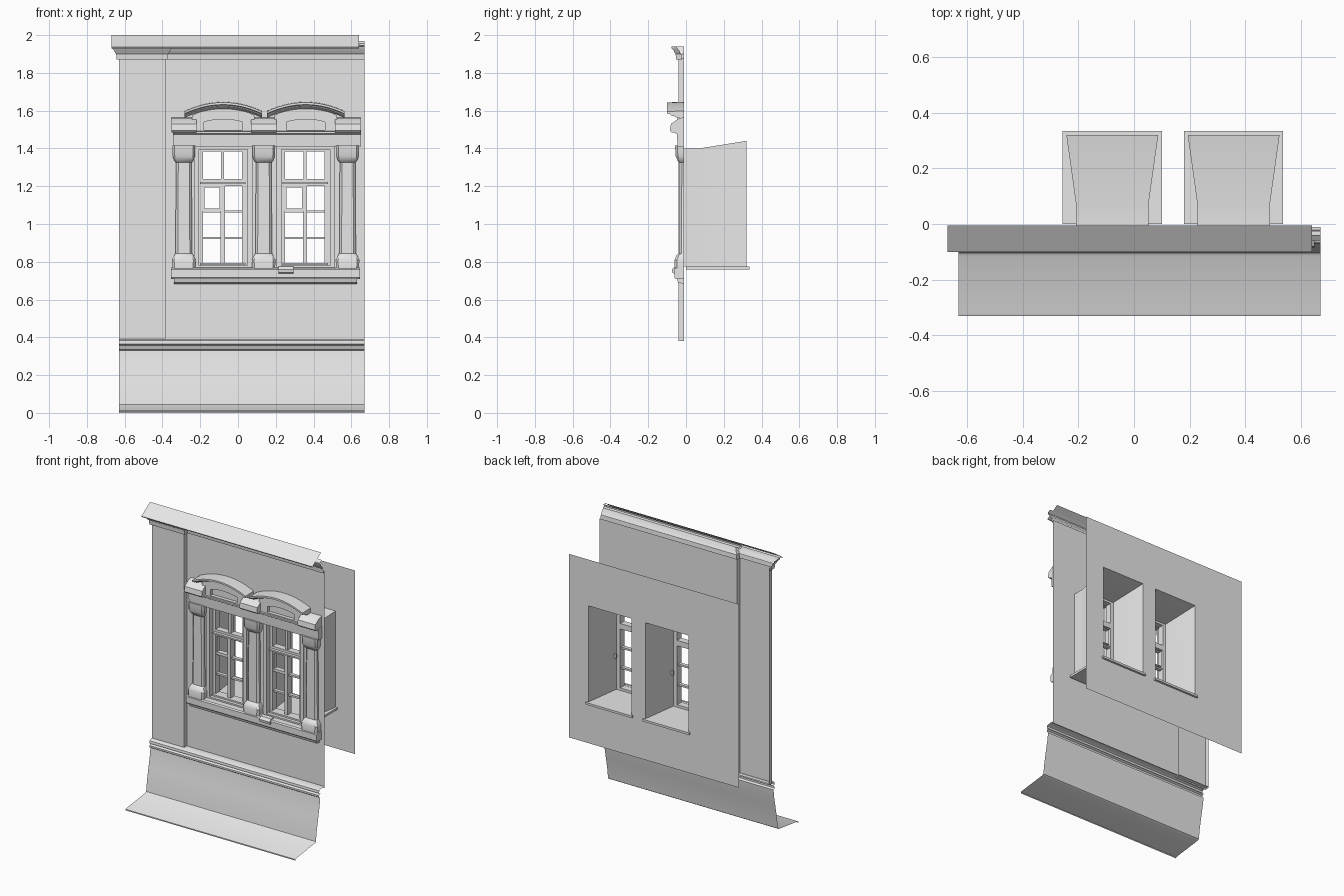
import bpy, bmesh

cube = bpy.data.objects.get("Cube")
if cube:
    bpy.data.objects.remove(cube, do_unlink=True)

plaster = bpy.data.materials.new("light_grey_plaster")
plaster.use_nodes = True
plaster.diffuse_color = (0.8, 0.8, 0.8, 1)
plaster.node_tree.nodes["Principled BSDF"].inputs["Base Color"].default_value = (0.8, 0.8, 0.8, 1)
parts = []


def finish(name, bm):
    bmesh.ops.recalc_face_normals(bm, faces=bm.faces[:])
    mesh = bpy.data.meshes.new(name)
    bm.to_mesh(mesh)
    bm.free()
    mesh.materials.append(plaster)
    obj = bpy.data.objects.new(name, mesh)
    bpy.context.collection.objects.link(obj)
    parts.append(obj)
    return obj


def loft(name, rings, closed=True, cap_start=False, cap_end=False):
    """Skin a list of rings that share a point count."""
    bm = bmesh.new()
    rows = [[bm.verts.new(p) for p in ring] for ring in rings]
    n = len(rows[0])
    for a, b in zip(rows, rows[1:]):
        for i in range(n if closed else n - 1):
            j = (i + 1) % n
            bm.faces.new((a[i], a[j], b[j], b[i]))
    if cap_start:
        bm.faces.new(rows[0])
    if cap_end:
        bm.faces.new(rows[-1])
    return finish(name, bm)


def extrude_x(name, profile, x0, x1, solid=True):
    rings = [[(x, y, z) for y, z in profile] for x in (x0, x1)]
    return loft(name, rings, solid, solid, solid)


def boxes(name, items):
    """One object made of boxes given as x0, x1, y0, y1, z0, z1."""
    bm = bmesh.new()
    for x0, x1, y0, y1, z0, z1 in items:
        for v in bmesh.ops.create_cube(bm, size=1)["verts"]:
            v.co = (x1 if v.co.x > 0 else x0, y1 if v.co.y > 0 else y0, z1 if v.co.z > 0 else z0)
    return finish(name, bm)


def rect(c, hw, y, z0, z1):
    return [(c - hw, y, z0), (c - hw, y, z1), (c + hw, y, z1), (c + hw, y, z0)]


def pierced_wall(name, y, x0, x1, z0, z1, hw, h0, h1):
    """Flat wall sheet with an opening for each window."""
    xs = [x0] + [c + s * hw for c in CENTRES for s in (-1, 1)] + [x1]
    zs = [z0, h0, h1, z1]
    bm = bmesh.new()
    grid = [[bm.verts.new((x, y, z)) for z in zs] for x in xs]
    for i in range(len(xs) - 1):
        for k in range(3):
            if not (k == 1 and i % 2):
                bm.faces.new((grid[i][k], grid[i + 1][k], grid[i + 1][k + 1], grid[i][k + 1]))
    return finish(name, bm)


CENTRES = (-0.078, 0.358)
LEFT, RIGHT, PIL = -0.63, 0.67, -0.385
WALL, FRONT, INNER = -0.01, -0.04, 0.32

# Outer and inner walls
pierced_wall("outer_wall", WALL, PIL, RIGHT, 0.38, 1.88, 0.13, 0.775, 1.4)
pierced_wall("inner_wall", INNER, LEFT, RIGHT, 0.49, 1.76, 0.165, 0.775, 1.44)

# Corner pilaster, open at the back
path = [(LEFT, WALL), (LEFT, FRONT), (PIL, FRONT), (PIL, WALL)]
loft("pilaster", [[(x, y, z) for x, y in path] for z in (0.38, 1.88)], closed=False)

# Eaves moulding that breaks forward around the pilaster
eaves = [(0, 1.87), (0.012, 1.87), (0.015, 1.9), (0.02, 1.905), (0.025, 1.918), (0.036, 1.93), (0.038, 1.94)]
loft("eaves_moulding", [[(LEFT - o, WALL, z), (LEFT - o, FRONT - o, z), (PIL + o, FRONT - o, z),
                         (PIL + o, WALL - o, z), (RIGHT, WALL - o, z)] for o, z in eaves], closed=False)
extrude_x("eaves_fascia", [(-0.048, 1.94), (-0.06, 1.945), (-0.06, 1.955), (-0.04, 1.97)], PIL, RIGHT, False)
extrude_x("roof_strip", [(-0.095, 1.93), (-0.1, 1.937), (-0.005, 2.0)], -0.67, 0.64, False)

# Plinth with string moulding, flared skirt and drip ledge
extrude_x("plinth", [(-0.01, 0.39), (-0.055, 0.39), (-0.068, 0.382), (-0.07, 0.365), (-0.056, 0.358),
                     (-0.07, 0.35), (-0.07, 0.338), (-0.058, 0.33), (-0.064, 0.28), (-0.08, 0.2),
                     (-0.095, 0.12), (-0.105, 0.045), (-0.115, 0.038), (-0.32, 0.012),
                     (-0.33, 0.008), (-0.33, 0)], LEFT, RIGHT, False)

# Columns: chamfered sections lofted from base to capital
levels = [(0.06, 0.06, 0.765), (0.063, 0.06, 0.81), (0.05, 0.05, 0.835), (0.044, 0.036, 0.845),
          (0.041, 0.034, 1.325), (0.05, 0.044, 1.335), (0.06, 0.055, 1.36), (0.06, 0.058, 1.415)]
for side, cx in (("right", -0.287), ("middle", 0.136), ("left", 0.58)):
    rings = []
    for hw, d, z in levels:
        ch = 0.012
        half = [(-hw, WALL), (-hw, -d + ch), (-hw + ch, -d)]
        outline = half + [(-x, y) for x, y in reversed(half)]
        rings.append([(cx + x, y, z) for x, y in outline])
    loft(side + "_column", rings, True, True, True)
    # Sloping block over each column
    extrude_x(side + "_column_block", [(WALL, 1.485), (-0.075, 1.485), (-0.085, 1.495), (-0.08, 1.53),
                                       (-0.035, 1.56), (WALL, 1.565)], cx - 0.066, cx + 0.068)

# Beam and window ledge
extrude_x("lintel_beam", [(WALL, 1.41), (-0.045, 1.41), (-0.048, 1.475), (-0.056, 1.48),
                          (-0.056, 1.49), (WALL, 1.495)], -0.345, 0.65)
extrude_x("ledge", [(WALL, 0.77), (-0.055, 0.768), (-0.062, 0.76), (-0.062, 0.718),
                    (-0.055, 0.71), (WALL, 0.71)], -0.355, 0.645)
extrude_x("ledge_underside", [(WALL, 0.715), (-0.05, 0.715), (-0.042, 0.69), (WALL, 0.683)], -0.34, 0.63)
extrude_x("ledge_lump", [(-0.03, 0.778), (-0.06, 0.776), (-0.075, 0.76), (-0.072, 0.742),
                         (-0.055, 0.735)], 0.215, 0.295)

STEPS = 14


def arch(c, hw, y, z0, spring, rise):
    ts = [2 * i / STEPS - 1 for i in range(STEPS + 1)]
    return [(c - hw, y, z0)] + [(c + t * hw, y, spring + rise * (1 - t * t)) for t in ts] + [(c + hw, y, z0)]


hood = [(-0.01, 0), (-0.05, 0), (-0.06, 0.008), (-0.078, 0.012), (-0.085, 0.02),
        (-0.1, 0.022), (-0.1, 0.034), (-0.01, 0.036)]
for side, c in zip(("right", "left"), CENTRES):
    # Arched panel with a sunk niche
    big = lambda y: arch(c, 0.165, y, 1.45, 1.575, 0.045)
    small = lambda y: arch(c, 0.102, y, 1.497, 1.54, 0.014)
    loft(side + "_arch_panel", [big(WALL), big(-0.045), small(-0.045), small(-0.02)], cap_end=True)
    # Curved hood moulding
    rings = []
    for i in range(STEPS + 1):
        t = 2 * i / STEPS - 1
        rings.append([(c + t * 0.205, y, 1.562 + 0.048 * (1 - t * t) + dz) for y, dz in hood])
    loft(side + "_arch_hood", rings, True, True, True)

    # Casing, splayed reveal and inner sill
    loft(side + "_casing", [rect(c, 0.155, WALL, 0.765, 1.415), rect(c, 0.155, -0.018, 0.765, 1.415),
                            rect(c, 0.128, -0.018, 0.78, 1.395), rect(c, 0.128, 0.03, 0.78, 1.395)])
    loft(side + "_reveal", [rect(c, 0.13, WALL, 0.775, 1.4), rect(c, 0.13, 0.07, 0.775, 1.4),
                            rect(c, 0.165, INNER, 0.775, 1.44)])
    boxes(side + "_inner_sill", [(c - 0.178, c + 0.178, 0, 0.335, 0.76, 0.775)])

    # Window joinery
    m = c - 0.003
    bars = [(c - 0.13, c - 0.108, 0.02, 0.065, 0.775, 1.4), (c + 0.1, c + 0.13, 0.02, 0.065, 0.775, 1.4),
            (c - 0.13, c + 0.13, 0.02, 0.065, 1.385, 1.4), (c - 0.13, c + 0.13, 0.02, 0.065, 0.775, 0.792),
            (c - 0.13, c + 0.13, 0.02, 0.065, 1.2, 1.238), (m - 0.008, m + 0.008, 0.025, 0.06, 1.238, 1.385),
            (m - 0.012, m + 0.011, 0.02, 0.06, 0.792, 1.2),
            (c - 0.122, c + 0.118, 0.0, 0.02, 1.212, 1.222), (c - 0.122, c + 0.118, 0.0, 0.02, 0.783, 0.793)]
    bars += [(c - 0.108, c + 0.1, 0.03, 0.055, z - 0.006, z + 0.006) for z in (0.926, 1.066)]
    boxes(side + "_window_frame", bars)
    loft(side + "_vent_frame", [rect(c - 0.06, 0.049, y, 1.07, 1.2) for y in (0.06, 0.025)]
         + [rect(c - 0.06, 0.04, y, 1.082, 1.192) for y in (0.025, 0.06)])
    boxes(side + "_window_catch", [(c + 0.115, c + 0.13, 0.078, 0.09, 1.0, 1.03)])

# Smooth curves, sharp edges
for obj in parts:
    obj.select_set(True)
bpy.context.view_layer.objects.active = parts[0]
bpy.ops.object.shade_smooth_by_angle(angle=0.6)
